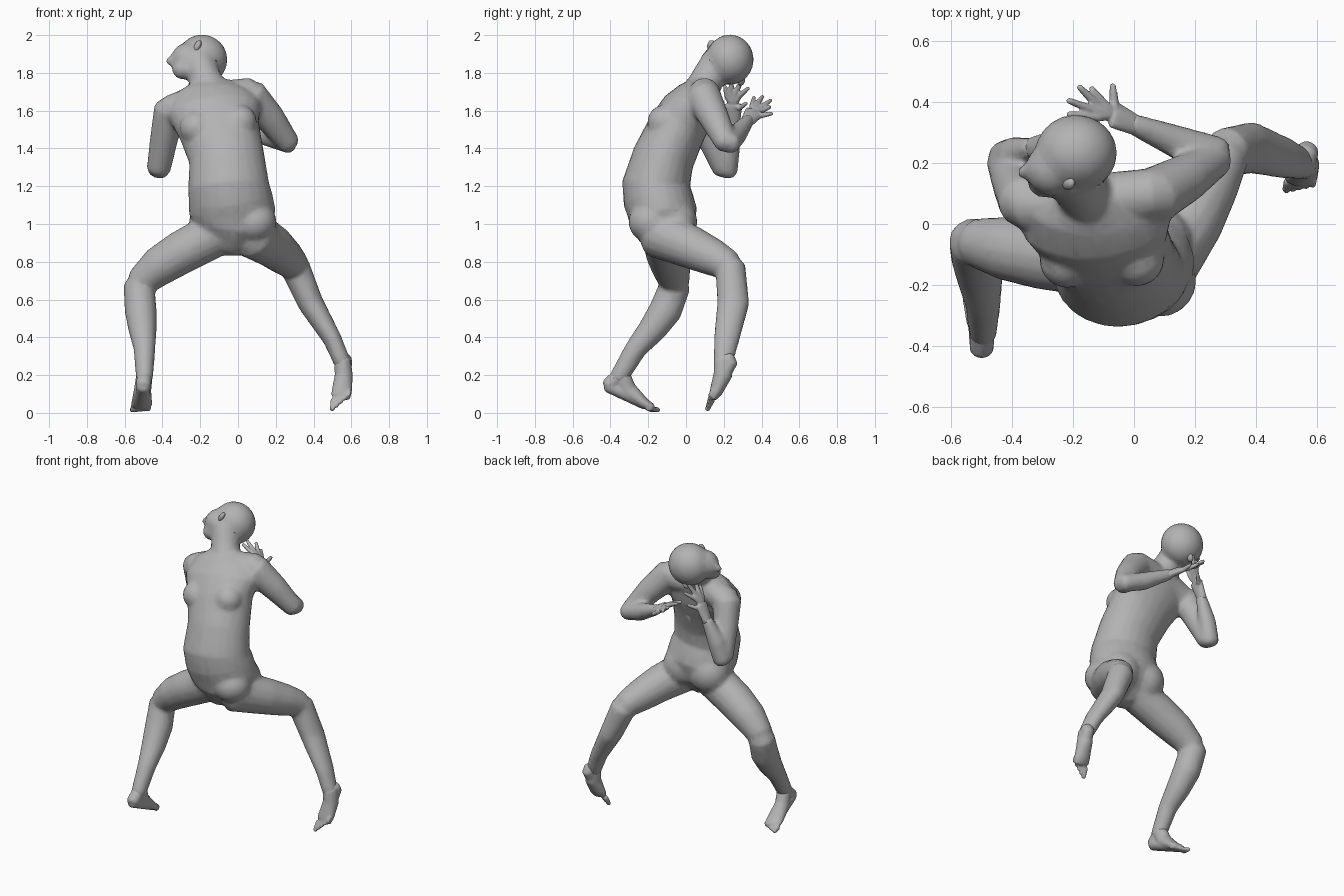
import bpy
import bmesh
import math
from mathutils import Vector, Matrix

cube = bpy.data.objects.get("Cube")
if cube:
    bpy.data.objects.remove(cube, do_unlink=True)

# One plain clay grey for the whole figure
clay = bpy.data.materials.new("clay_grey")
clay.use_nodes = True
GREY = (0.45, 0.45, 0.45, 1.0)
clay.diffuse_color = GREY
clay.node_tree.nodes["Principled BSDF"].inputs["Base Color"].default_value = GREY

X, Y = Vector((1, 0, 0)), Vector((0, 1, 0))


def loft(bm, stations, side=X, sides=16):
    """Closed tube through stations (x, y, z, half width, half depth)."""
    points = [Vector(s[:3]) for s in stations]
    rings = []
    last = len(points) - 1
    for i, station in enumerate(stations):
        along = (points[min(i + 1, last)] - points[max(i - 1, 0)]).normalized()
        across = (side - along * side.dot(along)).normalized()
        deep = along.cross(across)
        wide, thick = station[3], station[-1]
        ring = []
        for k in range(sides):
            a = math.tau * k / sides
            ring.append(bm.verts.new(points[i] + across * wide * math.cos(a)
                                     + deep * thick * math.sin(a)))
        rings.append(ring)
    for low, high in zip(rings, rings[1:]):
        for k in range(sides):
            n = (k + 1) % sides
            bm.faces.new((low[k], low[n], high[n], high[k]))
    # Rounded ends
    for ring, end, inner in ((rings[0], 0, 1), (rings[-1], last, last - 1)):
        out = (points[end] - points[inner]).normalized()
        bulge = out * min(stations[end][3:]) * 0.6
        rim = [bm.verts.new(points[end].lerp(v.co, 0.7) + bulge * 0.65) for v in ring]
        tip = bm.verts.new(points[end] + bulge)
        for k in range(sides):
            n = (k + 1) % sides
            bm.faces.new((ring[k], ring[n], rim[n], rim[k]))
            bm.faces.new((rim[k], rim[n], tip))


def ball(bm, centre, size, turn=0.0):
    matrix = (Matrix.Translation(centre) @ Matrix.Rotation(turn, 4, "Y")
              @ Matrix.Diagonal((*size, 1)))
    bmesh.ops.create_uvsphere(bm, u_segments=20, v_segments=12, radius=1, matrix=matrix)


def finish(bm, name, voxel, smoothing, keep):
    """Fuse the overlapping volumes into one skin and thin out its faces."""
    bmesh.ops.recalc_face_normals(bm, faces=bm.faces)
    mesh = bpy.data.meshes.new(name)
    bm.to_mesh(mesh)
    bm.free()
    mesh.materials.append(clay)
    obj = bpy.data.objects.new(name, mesh)
    bpy.context.collection.objects.link(obj)
    skin = obj.modifiers.new("skin", "REMESH")
    skin.mode = "VOXEL"
    skin.voxel_size = voxel
    skin.use_smooth_shade = True
    relax = obj.modifiers.new("relax", "SMOOTH")
    relax.factor = 0.5
    relax.iterations = smoothing
    thin = obj.modifiers.new("thin", "DECIMATE")
    thin.ratio = keep
    return obj


body = bmesh.new()

# Torso, leaning back as it rises
loft(body, [
    (-.05, -.13, .89, .1, .1), (-.03, -.13, .96, .19, .16),
    (-.03, -.125, 1.06, .23, .185), (-.04, -.15, 1.14, .222, .185),
    (-.05, -.16, 1.2, .215, .18), (-.06, -.12, 1.35, .2, .165),
    (-.1, -.05, 1.5, .215, .155), (-.125, .01, 1.6, .25, .145),
    (-.13, .06, 1.68, .21, .11), (-.13, .09, 1.73, .13, .07)], sides=24)

# Chest, buttocks and the forward left hip
for centre in ((.01, -.115, 1.54), (-.22, -.12, 1.51)):
    ball(body, centre, (.09, .09, .09))
for x in (-.13, .06):
    ball(body, (x, -.06, 1.01), (.13, .12, .13))
ball(body, (.085, -.185, 1.01), (.12, .12, .11))

# Shoulder line, the left one lifted
loft(body, [(-.36, .06, 1.595, .085), (-.25, .07, 1.64, .085), (-.13, .08, 1.67, .085),
            (.07, .1, 1.69, .085)], side=Y)

# Neck and head, turned to the right and tipped over
loft(body, [(-.14, .07, 1.68, .1), (-.175, .115, 1.77, .088), (-.21, .17, 1.86, .09)])
ball(body, (-.19, .232, 1.87), (.135, .127, .133))
ball(body, (-.265, .18, 1.87), (.09, .09, .09))
ball(body, (-.29, .14, 1.82), (.06, .055, .055))
loft(body, [(-.33, .19, 1.89, .022), (-.368, .165, 1.855, .02)], side=Y)

# Upper arms and forearms
loft(body, [(.06, .09, 1.68, .095), (.17, .15, 1.56, .08), (.27, .215, 1.425, .06)], side=Y)
loft(body, [(.28, .23, 1.425, .055), (.15, .265, 1.47, .056), (-.01, .33, 1.55, .034)], side=Y)
loft(body, [(-.355, .07, 1.61, .09), (-.39, .13, 1.46, .075), (-.42, .205, 1.29, .064)])
loft(body, [(-.425, .215, 1.275, .058), (-.39, .23, 1.4, .056), (-.33, .25, 1.54, .034)])

# Thighs and shins
loft(body, [(-.11, -.12, .95, .12), (-.3, -.1, .85, .115), (-.42, -.08, .775, .105),
            (-.52, -.06, .69, .08)], side=Y)
loft(body, [(-.525, -.055, .68, .082), (-.515, -.11, .54, .085, .088),
            (-.505, -.18, .44, .075), (-.495, -.265, .34, .058), (-.495, -.36, .18, .045, .05)])
loft(body, [(.07, -.15, .95, .13), (.185, .02, .88, .115), (.25, .14, .825, .1),
            (.3, .23, .78, .08)])
loft(body, [(.3, .235, .775, .08), (.385, .25, .58, .068, .085),
            (.5, .215, .39, .05, .068), (.555, .195, .26, .045, .05)])
finish(body, "body", 0.013, 4, 0.22)


# Feet: an ankle running into a tapering wedge with a heel and five toes
def foot(name, path, heel, toe_row, toe_step):
    bm = bmesh.new()
    loft(bm, path)
    loft(bm, [(*path[0][:3], .04), (*heel, .04)])
    loft(bm, [(*heel, .038), (*path[2][:3], .042, .03)])
    start, row = Vector(toe_row[0]), Vector(toe_row[1])
    for i in range(5):
        base = start + row * i
        tip = base + Vector(toe_step) * (1 - 0.12 * i)
        size = .016 - .0012 * i
        loft(bm, [(*base, size), (*tip, size * .9)], sides=8)
    finish(bm, name, 0.006, 5, 0.2)


foot("right_foot",
     [(-.495, -.345, .205, .043, .048), (-.505, -.31, .12, .046, .05),
      (-.51, -.22, .048, .056, .03), (-.515, -.18, .03, .053, .02)],
     (-.5, -.41, .145), ((-.555, -.19, .02), (.021, -.004, 0)), (-.005, .045, -.004))
foot("left_foot",
     [(.553, .198, .28, .044, .05), (.56, .195, .2, .048, .05),
      (.55, .16, .115, .054, .035), (.543, .145, .085, .052, .025)],
     (.567, .238, .275), ((.505, .14, .07), (.021, 0, .012)), (-.006, -.028, -.052))


# Hands: a flat palm with spread fingers
def hand(name, wrist, palm, side, roots, tips):
    bm = bmesh.new()
    loft(bm, [(*wrist, .035, .027), (*palm, .05, .02)], side=Vector(side))
    for root, tip in zip(roots, tips):
        a, b = Vector(root), Vector(tip)
        loft(bm, [(*Vector(palm).lerp(a, .3), .018), (*a, .016), (*a.lerp(b, .5), .0135),
                  (*b, .01)], sides=8)
    finish(bm, name, 0.005, 2, 0.2)


hand("left_hand", (.01, .322, 1.54), (-.07, .36, 1.59), (0, 1, -.4),
     [(-.065, .4, 1.575), (-.105, .4, 1.6), (-.12, .39, 1.615), (-.125, .37, 1.625),
      (-.12, .35, 1.625)],
     [(-.07, .455, 1.585), (-.14, .445, 1.62), (-.18, .45, 1.655), (-.215, .405, 1.675),
      (-.215, .36, 1.67)])
hand("right_hand", (-.335, .25, 1.53), (-.29, .25, 1.63), (0, 1, 0),
     [(-.28, .285, 1.615), (-.265, .28, 1.675), (-.265, .26, 1.685), (-.27, .24, 1.685),
      (-.275, .22, 1.67)],
     [(-.24, .32, 1.64), (-.22, .33, 1.72), (-.22, .3, 1.775), (-.23, .24, 1.785),
      (-.25, .205, 1.73)])

# Ears on both sides of the tipped head
for name, centre in (("left_ear", (-.215, .135, 1.94)), ("right_ear", (-.2, .29, 1.765))):
    bm = bmesh.new()
    ball(bm, centre, (.018, .024, .036), 0.45)
    finish(bm, name, 0.005, 2, 0.3)
